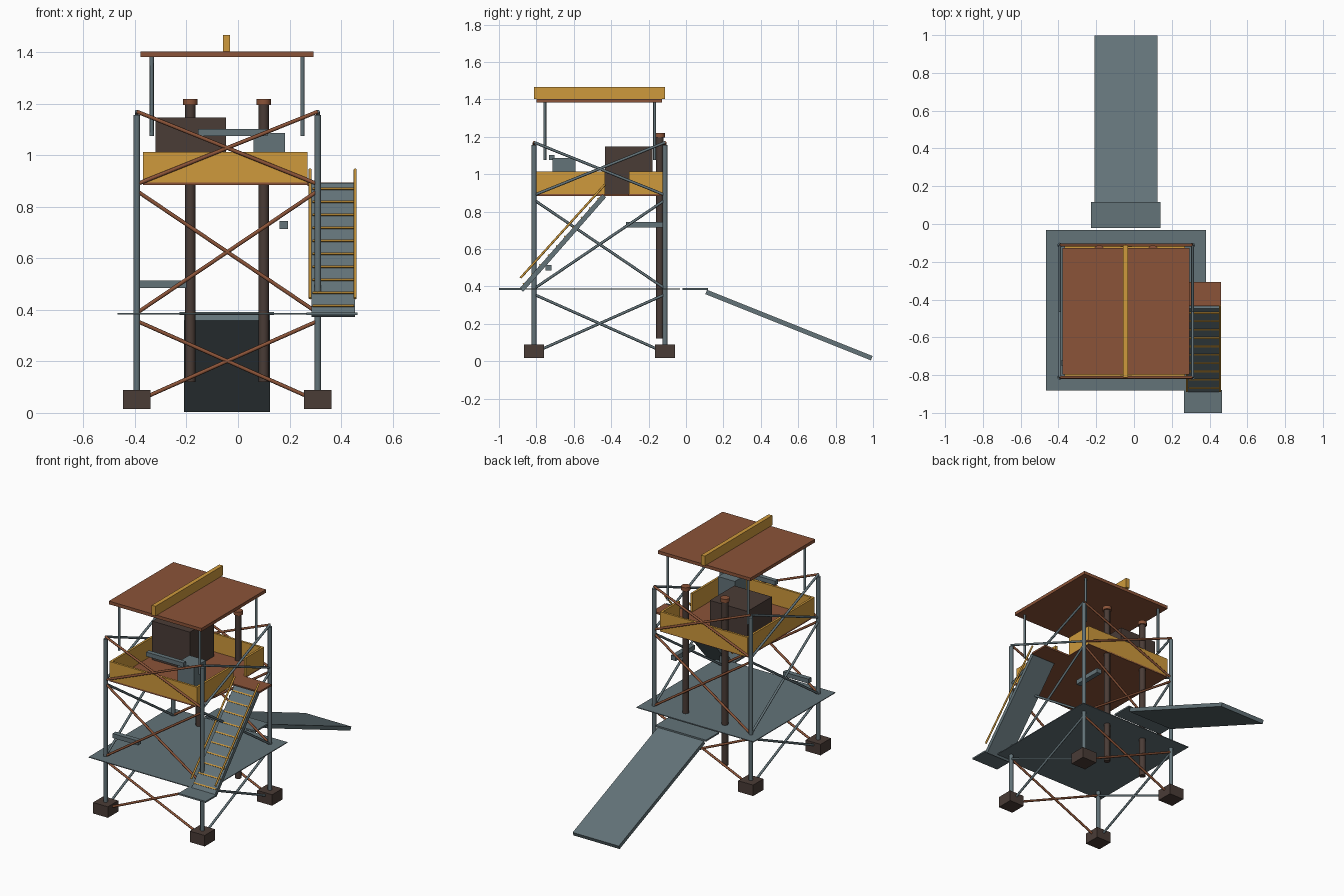
import bpy
import math
from mathutils import Vector

if "Cube" in bpy.data.objects:
    bpy.data.objects.remove(bpy.data.objects["Cube"], do_unlink=True)


def material(name, rgb):
    m = bpy.data.materials.new(name)
    m.use_nodes = True
    m.diffuse_color = (*rgb, 1)
    m.node_tree.nodes["Principled BSDF"].inputs["Base Color"].default_value = (*rgb, 1)
    return m


STEEL = material("blue grey steel", (0.125, 0.172, 0.19))
RUST = material("rust", (0.26, 0.088, 0.04))
YELLOW = material("ochre yellow", (0.62, 0.32, 0.045))
DARK = material("dark brown", (0.068, 0.045, 0.037))


def finish(name, mat):
    ob = bpy.context.object
    ob.name = name
    ob.data.materials.append(mat)
    return ob


def box(name, mat, x, y, z):
    """Box from its (low, high) range on each axis."""
    bpy.ops.mesh.primitive_cube_add(size=1, location=[sum(r) / 2 for r in (x, y, z)])
    ob = finish(name, mat)
    ob.scale = [r[1] - r[0] for r in (x, y, z)]
    return ob


def rod(name, mat, a, b, radius, sides=8):
    a, b = Vector(a), Vector(b)
    d = b - a
    bpy.ops.mesh.primitive_cylinder_add(vertices=sides, radius=radius, depth=d.length,
                                        location=(a + b) / 2)
    ob = finish(name, mat)
    ob.rotation_euler = d.to_track_quat('Z', 'Y').to_euler()
    bpy.ops.object.shade_smooth_by_angle(angle=math.radians(50))
    return ob


def slope(name, mat, x, a, b, thick):
    """Board across x whose centre line runs from a to b in (y, z)."""
    dy, dz = b[0] - a[0], b[1] - a[1]
    bpy.ops.mesh.primitive_cube_add(size=1, location=(sum(x) / 2, (a[0] + b[0]) / 2, (a[1] + b[1]) / 2))
    ob = finish(name, mat)
    ob.scale = (x[1] - x[0], math.hypot(dy, dz), thick)
    ob.rotation_euler.x = math.atan2(dz, dy)
    return ob


XL, XR, YF, YB = -0.393, 0.31, -0.812, -0.112   # leg lines

# Legs on footings
for x in (XL, XR):
    for y in (YF, YB):
        box("footing", DARK, (x - .054, x + .054), (y - .054, y + .054), (.016, .088))
        rod("leg", STEEL, (x, y, .05), (x, y, 1.157), .013, 12)

# Cross braces in three tiers: rust on front and back, steel on the sides
for low, high in ((.046, .357), (.388, .862), (.888, 1.17)):
    for z1, z2 in ((low, high), (high, low)):
        for y in (YF, YB):
            rod("cross_brace", RUST, (XL, y, z1), (XR, y, z2), .0075)
        for x in (XL, XR):
            rod("side_brace", STEEL, (x, YF, z1), (x, YB, z2), .0075)

# Lower deck, ramp and its landing
box("lower_deck", STEEL, (-.467, .382), (-.882, -.033), (.383, .388))
box("ramp_landing", STEEL, (-.227, .14), (-.02, .117), (.381, .391))
slope("ramp", STEEL, (-.21, .125), (.108, .37), (.993, .016), .025)

# Upper deck with low walls and a doorway on the left side
Z = (.888, 1.014)
PX, PY = (-.368, .27), (-.81, -.115)
box("upper_deck", RUST, PX, PY, (.884, .894))
for y in PY:
    s = .014 if y == PY[0] else -.014
    box("wall_panel", YELLOW, PX, sorted((y, y + s)), Z)
box("side_wall", YELLOW, (PX[0], PX[0] + .014), PY, Z)
box("side_wall_front", YELLOW, (PX[1] - .014, PX[1]), (PY[0], -.433), Z)
box("side_wall_back", YELLOW, (PX[1] - .014, PX[1]), (-.305, PY[1]), Z)
box("door_step", RUST, (.27, .46), (-.435, -.308), (.882, .894))

# Roof with its floating posts and ridge beam
box("roof", RUST, (-.379, .293), (-.798, -.128), (1.382, 1.403))
box("ridge_beam", YELLOW, (-.058, -.031), (-.813, -.112), (1.403, 1.467))
for x in (-.335, .25):
    for y in (-.755, -.168):
        rod("roof_post", STEEL, (x, y, 1.075), (x, y, 1.39), .008)

# Tall pipes with caps
for x in (-.185, .1):
    rod("pipe", DARK, (x, -.14, .12), (x, -.14, 1.197), .02, 12)
    rod("pipe_cap", RUST, (x, -.14, 1.195), (x, -.14, 1.219), .028, 12)

# Equipment on the decks
box("cabinet", DARK, (-.32, -.047), (-.433, -.18), (.894, 1.148))
box("console", STEEL, (.06, .182), (-.715, -.592), (.894, 1.086))
box("console_bar", STEEL, (-.155, .115), (-.732, -.703), (1.075, 1.103))
box("low_bar", STEEL, (-.385, -.2), (-.752, -.72), (.485, .514))
box("hanging_bar", STEEL, (.161, .195), (-.322, -.123), (.715, .745))

# Stairs: board, cleats, handrails and bottom landing
A, B = Vector((-.88, .38)), Vector((-.437, .885))
slope("stair_board", STEEL, (.285, .455), A, B, .026)
normal = Vector((A.y - B.y, B.x - A.x)).normalized()
along = (B - A).normalized() * .004
for i in range(10):
    c = A.lerp(B, (i + .5) / 10) + normal * .014
    slope("stair_cleat", YELLOW, (.29, .45), c - along, c + along, .008)
for x in (.28, .455):
    rod("handrail", YELLOW, (x, -.885, .445), (x, -.433, .945), .006)
box("stair_landing", STEEL, (.266, .465), (-1, -.88), (.38, .39))
